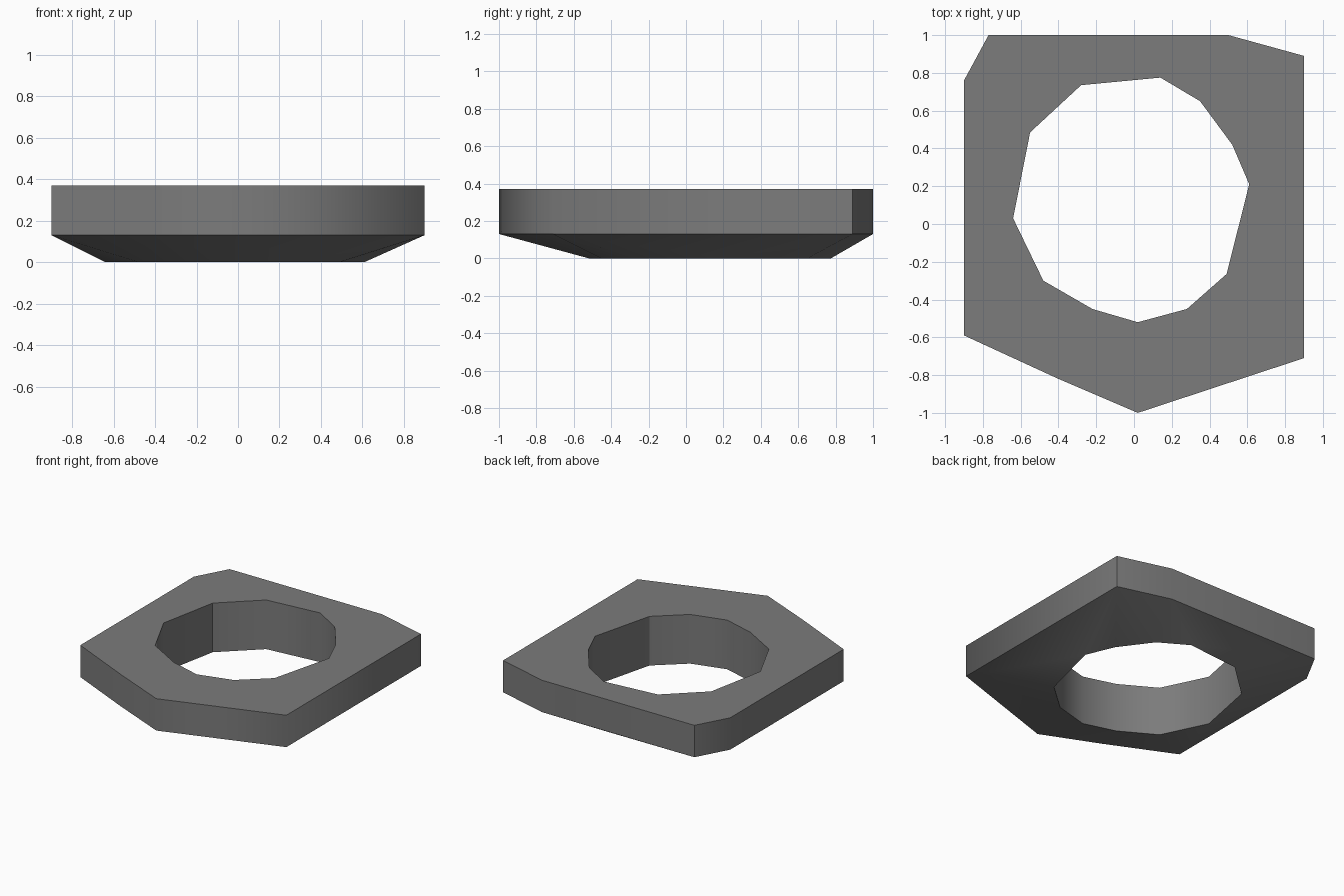
import bpy, bmesh

cube = bpy.data.objects.get("Cube")
if cube:
    bpy.data.objects.remove(cube)

TOP, RIM = 0.37, 0.13

# Plan outlines, counter-clockwise; True marks a hard vertical corner
OUTER = [(0.9, -0.71, False), (0.9, 0.89, True), (0.5, 1.0, False), (-0.77, 1.0, True),
         (-0.9, 0.76, False), (-0.9, -0.59, True), (-0.4, -0.82, False), (0.02, -1.0, False)]
HOLE = [(0.61, 0.21, False), (0.52, 0.42, False), (0.35, 0.65, False), (0.14, 0.775, False),
        (-0.28, 0.735, False), (-0.55, 0.485, True), (-0.64, 0.03, False), (-0.48, -0.3, False),
        (-0.22, -0.45, False), (0.02, -0.52, False), (0.28, -0.45, False), (0.49, -0.265, True)]


def ring(bm, outline, z):
    """Closed loop of vertices and edges at one height."""
    verts = [bm.verts.new((x, y, z)) for x, y, _ in outline]
    edges = [bm.edges.new((v, verts[(i + 1) % len(verts)])) for i, v in enumerate(verts)]
    return verts, edges


def wall(bm, low, high, outline):
    """Vertical wall between two loops, with the marked corners kept hard."""
    n = len(low)
    for i in range(n):
        j = (i + 1) % n
        bm.faces.new((low[i], low[j], high[j], high[i]))
    for i, point in enumerate(outline):
        if point[2]:
            bm.edges.get((low[i], high[i])).smooth = False


bm = bmesh.new()
outer_low, outer_low_edges = ring(bm, OUTER, 0)
hole_low, hole_low_edges = ring(bm, HOLE, 0)
outer_top, outer_top_edges = ring(bm, OUTER, TOP)
hole_top, hole_top_edges = ring(bm, HOLE, TOP)

# Flat top and underside, each pierced by the hole
bmesh.ops.triangle_fill(bm, edges=outer_top_edges + hole_top_edges,
                        use_beauty=True, normal=(0, 0, 1))
bmesh.ops.triangle_fill(bm, edges=outer_low_edges + hole_low_edges,
                        use_beauty=True, normal=(0, 0, -1))

# Outer side and bore
wall(bm, outer_low, outer_top, OUTER)
wall(bm, hole_low, hole_top, HOLE)

# Raise the outer rim so the underside slopes down to the hole
for v in outer_low:
    v.co.z = RIM

bmesh.ops.recalc_face_normals(bm, faces=bm.faces[:])
for f in bm.faces:
    f.smooth = True
for e in outer_low_edges + hole_low_edges + outer_top_edges + hole_top_edges:
    e.smooth = False

mesh = bpy.data.meshes.new("pierced_slab")
bm.to_mesh(mesh)
bm.free()

# Dark grey finish
grey = bpy.data.materials.new("dark_grey")
grey.use_nodes = True
colour = (0.2, 0.2, 0.2, 1)
grey.diffuse_color = colour
grey.node_tree.nodes["Principled BSDF"].inputs["Base Color"].default_value = colour
mesh.materials.append(grey)

slab = bpy.data.objects.new("pierced_slab", mesh)
bpy.context.collection.objects.link(slab)
